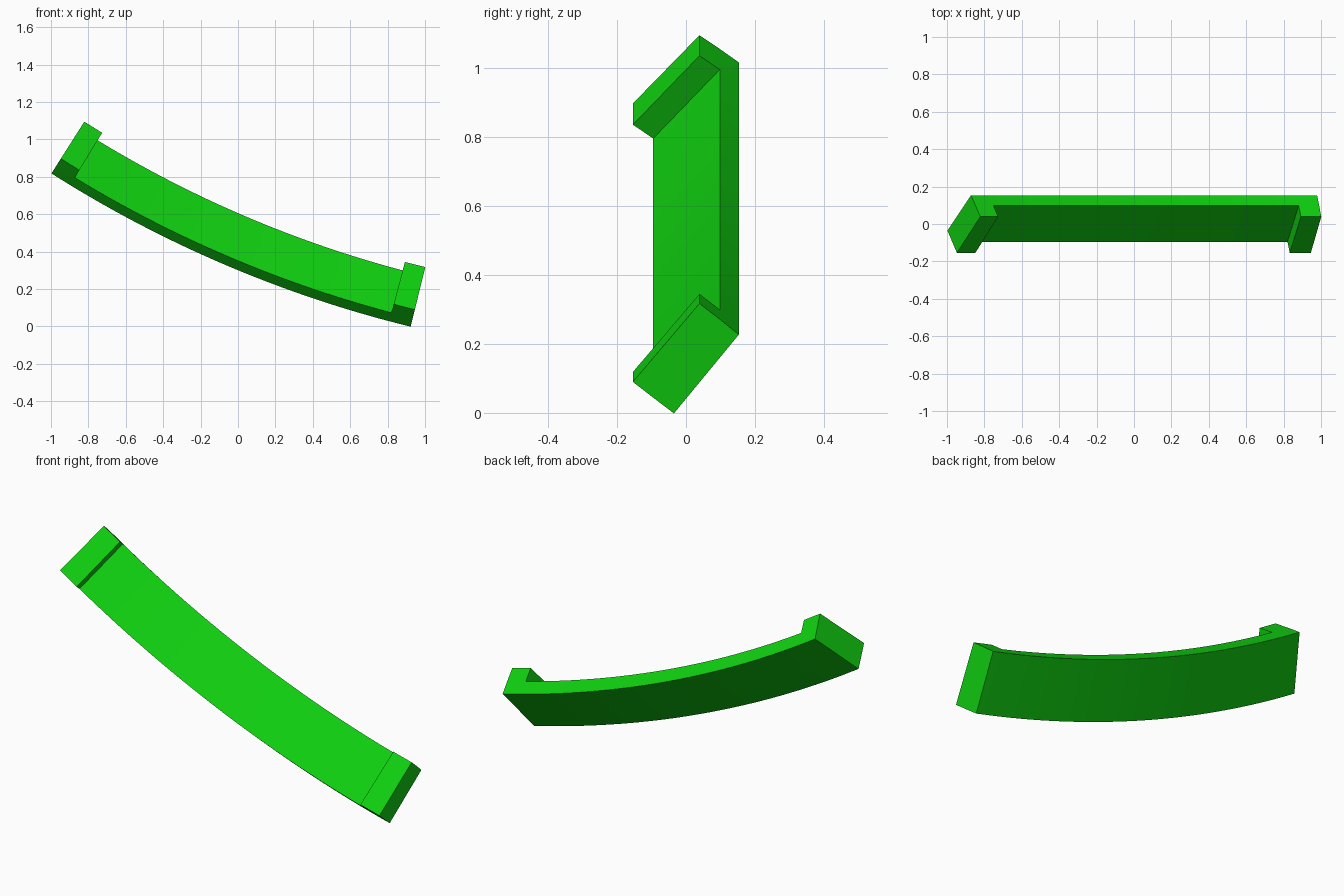
import bpy, bmesh, math
from mathutils import Vector

cube = bpy.data.objects.get("Cube")
if cube:
    bpy.data.objects.remove(cube, do_unlink=True)

# Flat green
green = bpy.data.materials.new("bright_green")
colour = (0.005, 0.64, 0.005, 1.0)
green.diffuse_color = colour
green.use_nodes = True
bsdf = next(n for n in green.node_tree.nodes if n.type == 'BSDF_PRINCIPLED')
bsdf.inputs["Base Color"].default_value = colour

# The handle bends around a distant axis that runs along y
CENTRE_X, CENTRE_Z, RADIUS = 2.464, 6.272, 6.46
START, END, LIP = 32.4, 13.8, 1.05   # degrees from straight down
STEPS = 32

# Bar cross-section as (y, height towards the axis)
PROFILE = [(-0.035, 0.0), (0.153, 0.235), (0.098, 0.281), (-0.095, 0.047)]
FRONT = 2                            # profile side that carries the lips
LIP_Y, LIP_RISE = -0.059, 0.047


def inward(angle):
    return Vector((math.sin(angle), 0, math.cos(angle)))


def place(y, height, angle):
    return Vector((CENTRE_X, y, CENTRE_Z)) - inward(angle) * (RADIUS - height)


# Curved bar: sweep the section through the stations
inner = [START - LIP + (END - START + 2 * LIP) * i / STEPS for i in range(STEPS + 1)]
angles = [math.radians(a) for a in [START] + inner + [END]]
bm = bmesh.new()
rings = [[bm.verts.new(place(y, h, a)) for y, h in PROFILE] for a in angles]
lips = []
for i, (r, s) in enumerate(zip(rings, rings[1:])):
    for k in range(4):
        n = (k + 1) % 4
        face = bm.faces.new((r[k], r[n], s[n], s[k]))
        if k == FRONT and i in (0, len(rings) - 2):
            lips.append(face)
bm.faces.new(rings[0][::-1])
bm.faces.new(rings[-1])
bmesh.ops.recalc_face_normals(bm, faces=bm.faces)

# End lips: raise the first and last front faces
for face in bmesh.ops.extrude_discrete_faces(bm, faces=lips)["faces"]:
    for v in face.verts:
        angle = math.atan2(CENTRE_X - v.co.x, CENTRE_Z - v.co.z)
        v.co += inward(angle) * LIP_RISE + Vector((0, LIP_Y, 0))
bmesh.ops.recalc_face_normals(bm, faces=bm.faces)

mesh = bpy.data.meshes.new("curved_handle")
bm.to_mesh(mesh)
bm.free()
mesh.materials.append(green)
handle = bpy.data.objects.new("curved_handle", mesh)
bpy.context.collection.objects.link(handle)

# Smooth along the bend, crisp at the corners
bpy.ops.object.select_all(action='DESELECT')
handle.select_set(True)
bpy.context.view_layer.objects.active = handle
bpy.ops.object.shade_smooth_by_angle(angle=math.radians(30))
